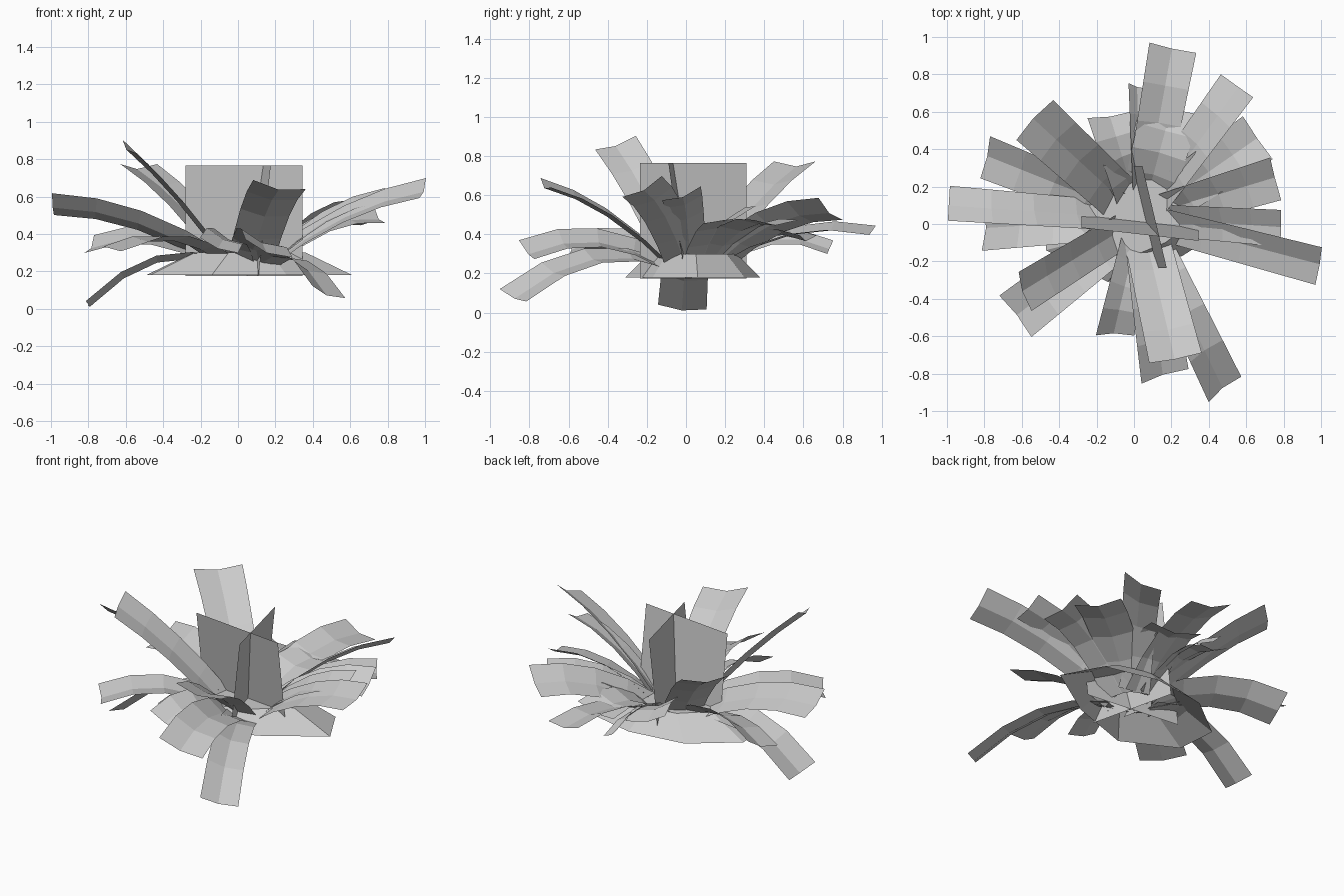
import bpy, math
from mathutils import Vector

if "Cube" in bpy.data.objects:
    bpy.data.objects.remove(bpy.data.objects["Cube"])

mat = bpy.data.materials.new("pale_grey")
mat.diffuse_color = (0.6, 0.6, 0.6, 1)
mat.use_nodes = True
mat.node_tree.nodes["Principled BSDF"].inputs["Base Color"].default_value = mat.diffuse_color
HEART = Vector((0.04, 0.03, 0.23))  # point the leaves spread from
SEGMENTS = 4


def add_mesh(name, verts, faces):
    me = bpy.data.meshes.new(name)
    me.from_pydata(verts, [], faces)
    me.materials.append(mat)
    me.update()
    ob = bpy.data.objects.new(name, me)
    bpy.context.collection.objects.link(ob)


def leaf(name, x, y, z, width, roll):
    """Creased strip arching from the heart to its tip; roll lifts its left edge."""
    tip = Vector((x, y, z))
    out = tip - HEART
    out.z = 0
    out.normalize()
    base = HEART + out * 0.11
    # low tips arch more than raised ones
    ctrl = (base + tip) / 2 + Vector((0, 0, 2 * (0.135 - 0.11 * z)))
    side = Vector((-out.y, out.x, 0))
    r = math.radians(roll)
    verts = []
    for i in range(SEGMENTS + 1):
        t = i / SEGMENTS
        p = base.lerp(ctrl, t).lerp(ctrl.lerp(tip, t), t)
        up = (ctrl - base).lerp(tip - ctrl, t).cross(side).normalized()
        across = side * math.cos(r) + up * math.sin(r)
        normal = up * math.cos(r) - side * math.sin(r)
        w = width * (0.84 + 0.16 * t)
        edge = across * w / 2
        fold = normal * w * 0.05
        verts += [p + edge + fold, p - fold, p - edge + fold]
    faces = [(k, k + 1, k + 4, k + 3)
             for i in range(SEGMENTS) for k in (3 * i, 3 * i + 1)]
    add_mesh(name, verts, faces)


# Spreading leaves: tip position, width, roll
leaf("left_leaf", -.99, .105, .55, .22, 32)
leaf("left_drooping_leaf", -.8, -.02, .02, .25, 8)
leaf("left_back_leaf", -.79, .36, .335, .25, -24)
leaf("back_left_high_leaf", -.535, .56, .76, .29, 0)
leaf("front_left_high_leaf", -.59, -.36, .86, .23, -22)
leaf("front_left_low_leaf", -.63, -.49, .32, .28, 0)
leaf("front_short_leaf", -.105, -.59, .33, .22, -25)
leaf("front_drooping_leaf", .48, -.88, .08, .23, -20)
leaf("front_low_leaf", .16, -.81, .31, .28, -22)
leaf("front_high_leaf", .22, -.72, .65, .29, -10)
leaf("right_long_leaf", .99, -.22, .635, .23, 28)
leaf("right_short_leaf", .785, -.02, .6, .21, 20)
leaf("right_back_leaf", .755, .245, .49, .25, 20)
leaf("back_right_long_leaf", .555, .735, .52, .24, -28)
leaf("back_right_wide_leaf", .66, .46, .46, .28, 0)
leaf("back_long_leaf", .205, .94, .41, .26, 10)
leaf("back_narrow_leaf", .02, .735, .33, .13, 36)
leaf("back_dark_leaf", -.125, .58, .4, .27, 20)
leaf("back_short_leaf", .2, .62, .38, .32, 0)


def sheet(name, start, end, lean):
    """Upright sheet over the line start-end, its top shifted by lean."""
    a, b = Vector((*start, .175)), Vector((*end, .175))
    top = Vector((*lean, .59))
    add_mesh(name, [a, b, b + top, a + top], [(0, 1, 2, 3)])


# Upright crossed sheets in the middle, slightly leaning
sheet("wide_upright_sheet", (-.28, .065), (.345, -.005), (0, -.085))
sheet("cross_upright_sheet", (-.02, .31), (.11, -.235), (.065, 0))

# Low sloping mound under the leaves
rim = [(.61, .06), (.26, -.17), (-.14, -.31), (-.47, -.14),
       (-.49, .12), (-.22, .33), (.14, .38), (.48, .3)]
n = len(rim)
verts = [(x, y, .18) for x, y in rim]
verts += [(.06 + (x - .06) * .55, .035 + (y - .035) * .65, .3) for x, y in rim]
faces = [(i, n + i, n + (i + 1) % n, (i + 1) % n) for i in range(n)]
faces.append(tuple(reversed(range(n, 2 * n))))
add_mesh("base_mound", verts, faces)
